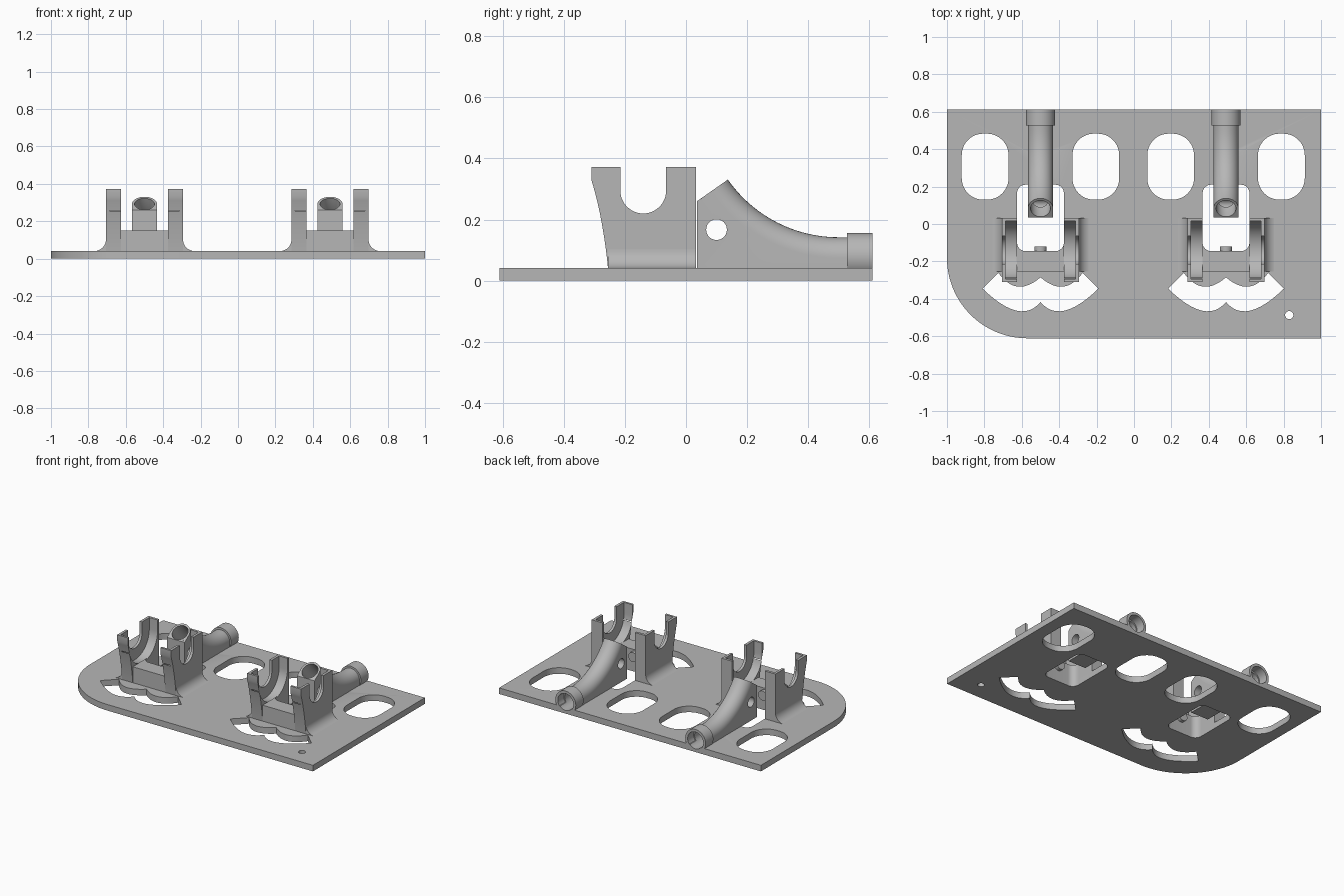
import bpy, bmesh
from math import sin, cos, pi, radians
from mathutils import Vector

if "Cube" in bpy.data.objects:
    bpy.data.objects.remove(bpy.data.objects["Cube"], do_unlink=True)

grey = bpy.data.materials.new("plain grey")
grey.use_nodes = True
grey.diffuse_color = (0.47, 0.47, 0.47, 1)
grey.node_tree.nodes["Principled BSDF"].inputs["Base Color"].default_value = grey.diffuse_color


def finish(name, bm):
    bmesh.ops.recalc_face_normals(bm, faces=bm.faces)
    me = bpy.data.meshes.new(name)
    bm.to_mesh(me)
    bm.free()
    me.materials.append(grey)
    ob = bpy.data.objects.new(name, me)
    bpy.context.collection.objects.link(ob)
    return ob


def prism(name, pts, lo, hi, axis):
    """Extrude a 2D outline along one axis."""
    place = {"x": lambda a, b, t: (t, a, b),
             "y": lambda a, b, t: (a, t, b),
             "z": lambda a, b, t: (a, b, t)}[axis]
    bm = bmesh.new()
    face = bm.faces.new([bm.verts.new(place(a, b, lo)) for a, b in pts])
    ext = bmesh.ops.extrude_face_region(bm, geom=[face])
    move = Vector(place(0, 0, hi - lo))
    bmesh.ops.translate(bm, vec=move, verts=[v for v in ext["geom"] if isinstance(v, bmesh.types.BMVert)])
    return finish(name, bm)


def tube(name, cx, path, radius, n=40):
    """Sweep a circle along (y, z, tilt) stations in the plane x = cx."""
    bm = bmesh.new()
    rings = []
    for y, z, t in path:
        rings.append([bm.verts.new((cx + radius * cos(a), y + radius * sin(a) * sin(t),
                                    z + radius * sin(a) * cos(t)))
                      for a in (2 * pi * i / n for i in range(n))])
    for r, s in zip(rings, rings[1:]):
        for i in range(n):
            bm.faces.new((r[i], r[(i + 1) % n], s[(i + 1) % n], s[i]))
    bm.faces.new(rings[0])
    bm.faces.new(rings[-1])
    return finish(name, bm)


def combine(ob, others, op="DIFFERENCE"):
    """Apply booleans in order, then remove the helper objects."""
    for other in others:
        m = ob.modifiers.new("cut", "BOOLEAN")
        m.operation, m.object, m.solver = op, other, "EXACT"
    bpy.context.view_layer.update()
    me = bpy.data.meshes.new_from_object(ob.evaluated_get(bpy.context.evaluated_depsgraph_get()))
    ob.modifiers.clear()
    ob.data = me
    for other in others:
        bpy.data.objects.remove(other, do_unlink=True)


def arc(cx, cy, r, a0, a1, n=12):
    return [(cx + r * cos(radians(a0 + (a1 - a0) * i / n)),
             cy + r * sin(radians(a0 + (a1 - a0) * i / n))) for i in range(n + 1)]


def rounded(x0, x1, y0, y1, r):
    return (arc(x1 - r, y1 - r, r, 0, 90) + arc(x0 + r, y1 - r, r, 90, 180)
            + arc(x0 + r, y0 + r, r, 180, 270) + arc(x1 - r, y0 + r, r, 270, 360))


def bend(a, mid, b, n=12):
    """Smooth curve from a to b through mid, without the last point."""
    a, mid, b = Vector(a), Vector(mid), Vector(b)
    c = 2 * mid - (a + b) / 2
    return [tuple(a * (1 - t) ** 2 + c * 2 * t * (1 - t) + b * t * t) for t in (i / n for i in range(n))]


def circle(x, y, r):
    return arc(x, y, r, 0, 345, 23)


def u_shape(y, z, r):
    return [(y + r, 0.5), (y - r, 0.5)] + arc(y, z, r, 180, 360, 24)


# Shared outlines: slot, wavy opening, upright side, pipe path
def slot(cx):
    return rounded(cx - 0.125, cx + 0.125, -0.145, 0.21, 0.045)


def wave(cx):
    half = bend((-0.31, -0.345), (-0.13, -0.463), (0, -0.417))
    top = bend((0, -0.285), (-0.12, -0.335), (-0.225, -0.262))
    other = [(-x, y) for x, y in reversed(half[:1] + half[1:])]
    other_top = [(-x, y) for x, y in reversed(top[1:] + [(-0.225, -0.262)])]
    return [(cx + x, y) for x, y in half + [(0, -0.417)] + other + other_top + top + [(-0.225, -0.262)]]


SIDE = [(0.032, 0.035), (0.032, 0.372), (-0.31, 0.372)] + \
    bend((-0.31, 0.33), (-0.278, 0.2), (-0.255, 0.04)) + [(-0.255, 0.035)]
PIVOT_Y, PIVOT_Z = -0.14, 0.295
BEND_Y, BEND_Z, BEND_R, BEND_A = 0.5, 0.585, 0.51, radians(55)


def pipe_path(extra):
    path = []
    for i in range(25):
        t = BEND_A * (1 - i / 24)
        path.append((BEND_Y - BEND_R * sin(t), BEND_Z - BEND_R * cos(t), t))
    y, z, t = path[0]
    if extra:
        path.insert(0, (y - extra * cos(t), z + extra * sin(t), t))
    return path + [(0.611 + extra, BEND_Z - BEND_R, 0)]


def bore(cx):
    return tube("bore", cx, pipe_path(0.08), 0.053)


# Base plate with one large rounded corner
CENTRES = (-0.5, 0.492)
plate = prism("base_plate", [(1, -0.611), (1, 0.611), (-1, 0.611)]
              + arc(-0.57, -0.181, 0.43, 180, 270, 32), 0, 0.042, "z")
cuts = [prism("pin_hole", circle(0.83, -0.487, 0.022), -0.1, 0.1, "z")]
for cx in CENTRES:
    cuts.append(prism("slot", slot(cx), -0.1, 0.1, "z"))
    cuts.append(prism("wave", wave(cx), -0.1, 0.1, "z"))
    for s in (-1, 1):
        hx = cx + 0.296 * s
        cuts.append(prism("oval", rounded(hx - 0.125, hx + 0.125, 0.13, 0.483, 0.115), -0.1, 0.1, "z"))
    cuts.append(bore(cx))
combine(plate, cuts)
parts = [plate]

for cx, side in zip(CENTRES, ("right", "left")):
    for s, end in ((-1, "outer_a"), (1, "outer_b")):
        # Upright: thin notched outer wall with a wider round seat inside
        inner, wall, outer = (cx + s * d for d in (0.125, 0.188, 0.206))
        up = prism(f"{side}_upright_{end}", SIDE, inner, outer, "x")
        combine(up, [prism("notch", u_shape(PIVOT_Y, PIVOT_Z, 0.075), cx, cx + s * 0.3, "x"),
                     prism("seat", u_shape(PIVOT_Y, PIVOT_Z, 0.155), cx, wall, "x")])
        # Concave fillet at the foot
        foot = [(outer, 0.04)] + [(cx + s * x, z) for x, z in arc(0.268, 0.103, 0.062, 180, 270)]
        parts += [up, prism(f"{side}_foot_{end}", foot, -0.255, 0.032, "y")]

    # Cross piece joining the uprights, with a small stud behind it
    cross = prism(f"{side}_cross_piece", [(cx - 0.127, -0.255), (cx + 0.127, -0.255),
                  (cx + 0.127, -0.1), (cx - 0.127, -0.1)], 0.03, 0.152, "z")
    combine(cross, [prism("slot", slot(cx), -0.1, 0.3, "z")])
    stud = prism(f"{side}_stud", circle(cx, 0.11, 0.033), -0.15, -0.12, "y")

    # Curved pipe on a solid web, with a collar at the back
    pipe = tube(f"{side}_pipe", cx, pipe_path(0), 0.067)
    centre_line = [(y, z) for y, z, t in pipe_path(0)]
    web = prism("web", [(0.611, 0.04), (0.036, 0.04), (0.036, 0.26)] + centre_line,
                cx - 0.067, cx + 0.067, "x")
    rim = BEND_Z - BEND_R + 0.003
    collar = tube("collar", cx, [(0.527, rim, 0), (0.611, rim, 0)], 0.078)
    combine(pipe, [web, collar], "UNION")
    combine(pipe, [bore(cx),
                   tube("counterbore", cx, [(0.545, rim, 0), (0.7, rim, 0)], 0.06),
                   prism("side_hole", circle(0.1, 0.167, 0.034), cx - 0.2, cx + 0.2, "x"),
                   prism("front_trim", [(-0.2, -0.1), (0.036, -0.1), (0.036, 0.5), (-0.2, 0.5)],
                         cx - 0.2, cx + 0.2, "x")])
    parts += [cross, stud, pipe]

# Smooth curved faces, keep edges crisp
for ob in bpy.context.view_layer.objects:
    ob.select_set(ob in parts)
bpy.context.view_layer.objects.active = plate
bpy.ops.object.shade_smooth_by_angle(angle=radians(30))
